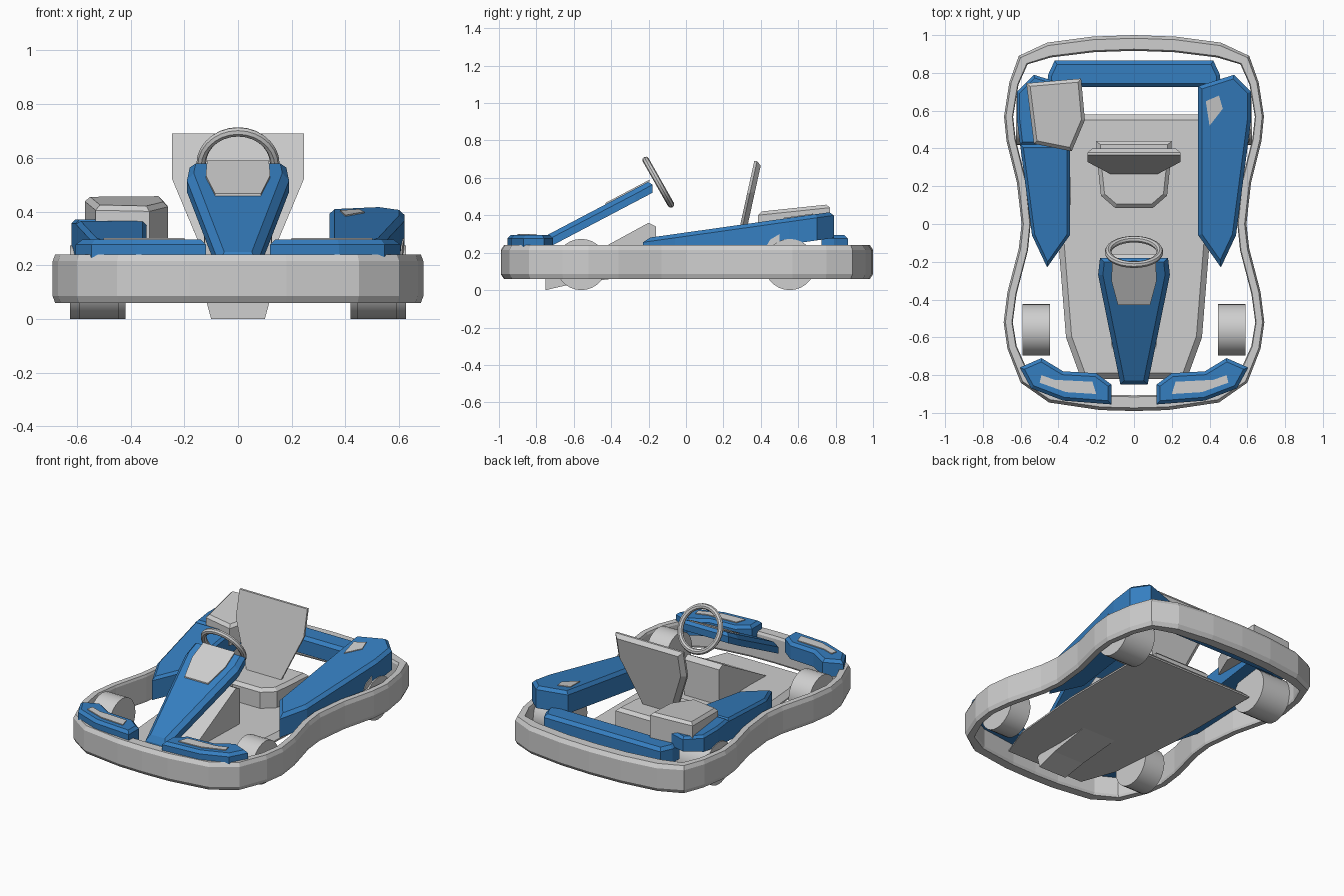
import bpy, bmesh, math
from mathutils import Vector

if "Cube" in bpy.data.objects:
    bpy.data.objects.remove(bpy.data.objects["Cube"], do_unlink=True)


def material(name, rgb):
    m = bpy.data.materials.new(name)
    m.use_nodes = True
    m.diffuse_color = (*rgb, 1)
    m.node_tree.nodes["Principled BSDF"].inputs["Base Color"].default_value = (*rgb, 1)
    return m


GREY = material("light grey", (0.62, 0.62, 0.62))
BLUE = material("body blue", (0.036, 0.21, 0.53))


def finish(name, bm, mat):
    bmesh.ops.recalc_face_normals(bm, faces=bm.faces)
    me = bpy.data.meshes.new(name)
    bm.to_mesh(me)
    bm.free()
    me.materials.append(mat)
    ob = bpy.data.objects.new(name, me)
    bpy.context.collection.objects.link(ob)
    return ob


def slab(name, pts, lo, hi, mat, bevel=0):
    """Outline pts placed in space by lo and hi, joined, with a chamfer on the hi rim."""
    bm = bmesh.new()
    a = [bm.verts.new(lo(*p)) for p in pts]
    b = [bm.verts.new(hi(*p)) for p in pts]
    bm.faces.new(a)
    cap = bm.faces.new(b)
    for i in range(len(pts)):
        j = (i + 1) % len(pts)
        bm.faces.new((a[i], a[j], b[j], b[i]))
    bmesh.ops.recalc_face_normals(bm, faces=bm.faces)
    if bevel:
        bmesh.ops.bevel(bm, geom=list(cap.edges), offset=bevel, segments=1,
                        affect='EDGES', clamp_overlap=True)
    return finish(name, bm, mat)


def level(base, slope=0, y0=0):
    return lambda x, y: (x, y, base + slope * (y - y0))


def both(half):
    return half + [(-x, y) for x, y in reversed(half) if x]


def flip(pts):
    return [(-x, y) for x, y in pts]


# Wraparound bumper ring
half = [(0, -.99), (.18, -.985), (.45, -.945), (.6, -.84), (.67, -.66), (.69, -.52),
        (.67, -.36), (.61, -.13), (.595, 0), (.62, .22), (.675, .44), (.688, .57),
        (.66, .75), (.61, .89), (.46, .96), (.22, .992), (0, 1)]
ring = [Vector(p) for p in both(half)]
section = [(.2, .06), (0, .085), (0, .215), (.2, .24), (.9, .24), (1, .225), (1, .075), (.9, .06)]
bm = bmesh.new()
loops = []
n = len(ring)
for i, p in enumerate(ring):
    t = (ring[(i + 1) % n] - ring[i - 1]).normalized()
    inward = Vector((-t.y, t.x))
    width = .048 + .035 * inward.y ** 2
    loops.append([bm.verts.new((*(p + inward * width * d), z)) for d, z in section])
for i in range(n):
    u, v = loops[i], loops[(i + 1) % n]
    for k in range(len(section)):
        m = (k + 1) % len(section)
        bm.faces.new((u[k], v[k], v[m], u[m]))
finish("bumper_ring", bm, GREY)

# Floor pan
slab("floor_pan", both([(.28, -.82), (.36, -.6), (.4, -.1), (.4, .58)]),
     level(.07), level(.11), GREY, .03)

# Wheels
for side, s in (("left", 1), ("right", -1)):
    for end, x, y, w in (("front", .517, -.56, .145), ("rear", .522, .555, .205)):
        bpy.ops.mesh.primitive_cylinder_add(vertices=28, radius=.137, depth=w,
                                            location=(s * x, y, .137),
                                            rotation=(0, math.pi / 2, 0))
        ob = bpy.context.object
        ob.name = f"{end}_{side}_wheel"
        ob.data.materials.append(GREY)
        bpy.ops.object.shade_smooth_by_angle()

# Side pods; the right one drops low behind the engine
RISE = .141
pod = [(.34, -.06), (.46, -.23), (.54, -.06), (.62, .55), (.62, .7), (.53, .79), (.34, .73)]
under, over = level(.135, RISE, -.23), level(.28, RISE, -.2)
slab("left_side_pod", pod, under, over, BLUE, .02)
slab("right_pod_front", flip(pod[:3] + [(.603, .42), (.34, .42)]), under, over, BLUE, .015)
slab("right_pod_rear", flip([(.34, .42), (.603, .42)] + pod[3:]), under, level(.37), BLUE, .015)

# Pod badges
slab("left_pod_top_badge", [(.38, .65), (.45, .68), (.47, .61), (.4, .52)],
     level(.278, RISE, -.2), level(.285, RISE, -.2), GREY)
slab("left_pod_side_badge", [(.43, .235), (.5, .235), (.5, .3), (.45, .27)],
     lambda y, z: (.545 + .131 * y, y, z), lambda y, z: (.553 + .131 * y, y, z), GREY)
slab("right_pod_inner_badge", [(.1, .2), (.2, .21), (.25, .29), (.14, .27)],
     lambda y, z: (-.342, y, z), lambda y, z: (-.335, y, z), GREY)

# Engine cover
slab("engine_cover", [(-.53, .425), (-.33, .385), (-.26, .55), (-.28, .77), (-.57, .745)],
     level(.29), level(.418, .105, .38), GREY, .018)

# Rear bar
slab("rear_bar", both([(.46, .725), (.455, .79), (.42, .865)]), level(.185), level(.295), BLUE, .02)

# Front corner fairings with inlay plates
fairing = [(.12, -.955), (.375, -.935), (.545, -.87), (.605, -.76), (.49, -.71),
           (.375, -.78), (.2, -.79), (.12, -.85)]
inlay = [(.2, -.9), (.22, -.835), (.42, -.825), (.49, -.8), (.5, -.84), (.36, -.89)]
for side, f in (("left", list), ("right", flip)):
    slab(side + "_front_fairing", f(fairing), level(.19), level(.295), BLUE, .018)
    slab(side + "_fairing_inlay", f(inlay), level(.294), level(.301), GREY)

# Steering fairing with display plate
SLOPE = .526
slab("steering_fairing", both([(.072, -.85), (.19, -.27), (.18, -.18)]),
     level(.215, SLOPE, -.76), level(.285, SLOPE, -.76), BLUE, .025)
slab("display_plate", both([(.085, -.43), (.12, -.3), (.115, -.195)]),
     level(.284, SLOPE, -.76), level(.293, SLOPE, -.76), GREY)

# Column box under the fairing, tapered toward the ground
box = [(-.75, 0), (-.75, .06), (-.2, .36), (-.16, .34), (-.16, .09), (-.6, .035)]
slab("column_box", box,
     lambda y, z: (-.1 - min(z, .1) * .27, y, z),
     lambda y, z: (.1 + min(z, .1) * .27, y, z), GREY)

# Steering wheel
bpy.ops.mesh.primitive_torus_add(major_radius=.137, minor_radius=.018, major_segments=28,
                                 minor_segments=8, location=(0, -.148, .577),
                                 rotation=(math.radians(-60.5), 0, 0))
wheel = bpy.context.object
wheel.name = "steering_wheel"
wheel.data.materials.append(GREY)
bpy.ops.object.shade_smooth_by_angle()

# Seat cushion and leaning backrest
slab("seat_cushion", both([(.1, .085), (.175, .15), (.19, .29), (.2, .44)]),
     level(.1), level(.235), GREY, .02)
slab("seat_back", both([(.115, .21), (.245, .52), (.245, .69)]),
     lambda x, z: (x, .365 - .22 * (.69 - z), z),
     lambda x, z: (x, .405 - .22 * (.69 - z), z), GREY, .025)
